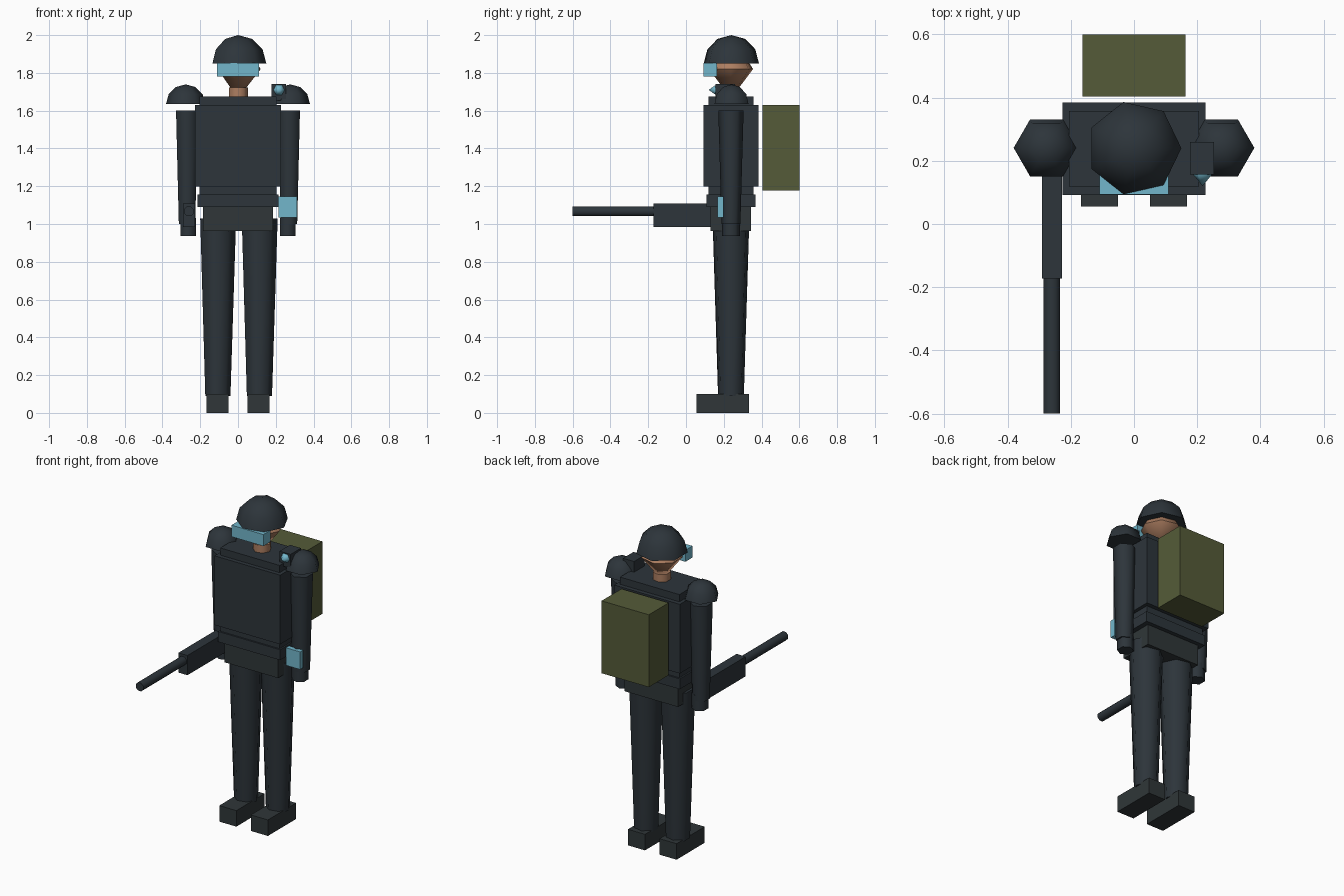
import bpy, bmesh
from math import sin, cos, pi, radians

cube = bpy.data.objects.get("Cube")
if cube:
    bpy.data.objects.remove(cube)


def material(name, rgb):
    m = bpy.data.materials.new(name)
    m.use_nodes = True
    m.diffuse_color = (*rgb, 1)
    m.node_tree.nodes["Principled BSDF"].inputs["Base Color"].default_value = (*rgb, 1)
    return m


slate = material("dark slate", (0.026, 0.035, 0.043))
grey = material("dark grey green", (0.029, 0.037, 0.040))
cyan = material("glass cyan", (0.17, 0.47, 0.60))
skin = material("skin tan", (0.42, 0.21, 0.12))
olive = material("olive canvas", (0.09, 0.105, 0.04))


def finish(name, bm, mat):
    bmesh.ops.recalc_face_normals(bm, faces=bm.faces)
    mesh = bpy.data.meshes.new(name)
    bm.to_mesh(mesh)
    bm.free()
    mesh.materials.append(mat)
    ob = bpy.data.objects.new(name, mesh)
    bpy.context.collection.objects.link(ob)
    return ob


def box(name, x, y, z, mat):
    """Box from (min, max) pairs."""
    bm = bmesh.new()
    bmesh.ops.create_cube(bm, size=1)
    for v in bm.verts:
        v.co = [a + (b - a) * (c + 0.5) for (a, b), c in zip((x, y, z), v.co)]
    return finish(name, bm, mat)


def lathe(name, profile, centre, sides, mat, phase=0.0, rot=(0, 0, 0)):
    """Capped turned shape from (radius, height) points."""
    bm = bmesh.new()
    rings = [[bm.verts.new((r * cos(phase + 2 * pi * i / sides),
                            r * sin(phase + 2 * pi * i / sides), h))
              for i in range(sides)] for r, h in profile]
    for a, b in zip(rings, rings[1:]):
        for i in range(sides):
            j = (i + 1) % sides
            bm.faces.new((a[i], a[j], b[j], b[i]))
    for (r, h), ring in ((profile[0], rings[0]), (profile[-1], rings[-1])):
        if r > 0:
            bm.faces.new(ring)
    bmesh.ops.remove_doubles(bm, verts=bm.verts, dist=1e-5)
    ob = finish(name, bm, mat)
    ob.location = centre
    ob.rotation_euler = rot
    bpy.ops.object.select_all(action='DESELECT')
    ob.select_set(True)
    bpy.context.view_layer.objects.active = ob
    bpy.ops.object.shade_smooth_by_angle(angle=radians(62))
    return ob


def dome(radius, steps=3):
    return [(radius * cos(pi / 2 * i / steps) if i < steps else 0,
             radius * sin(pi / 2 * i / steps)) for i in range(steps + 1)]


MID = 0.238  # depth of the body axis

# Torso, armour and belt
box("torso", (-0.205, 0.205), (0.118, 0.358), (1.12, 1.675), slate)
box("chest_armour", (-0.227, 0.227), (0.092, 0.385), (1.198, 1.63), slate)
box("belt", (-0.215, 0.215), (0.108, 0.368), (1.09, 1.155), slate)
box("pelvis", (-0.185, 0.185), (0.13, 0.343), (0.962, 1.11), grey)
box("backpack", (-0.163, 0.163), (0.404, 0.6), (1.178, 1.63), olive)

# Head
lathe("neck", [(0.052, 1.66), (0.052, 1.722)], (0, MID, 0), 7, skin)
lathe("head", [(0, 1.665), (0.12, 1.82), (0.085, 1.875), (0, 1.94)],
      (0, MID, 0), 7, skin)
lathe("helmet", dome(0.15), (0, MID + 0.002, 1.85), 7, slate)
box("goggles", (-0.11, 0.11), (0.093, 0.163), (1.78, 1.852), cyan)

# Limbs on both sides
for side, s in (("left", 1), ("right", -1)):
    lathe(side + "_leg", [(0.07, 0.09), (0.1, 1.03)], (0.11 * s, MID, 0), 7, slate)
    xs = sorted((0.05 * s, 0.168 * s))
    box(side + "_boot", xs, (0.055, 0.333), (0, 0.1), grey)
    lathe(side + "_arm", [(0.05, 1.0), (0.067, 1.6)],
          (0.27 * s, MID, 0), 6, slate, pi / 2)
    lathe(side + "_hand", [(0.048, 0.937), (0.048, 1.032)],
          (0.263 * s, MID, 0), 6, slate, pi / 2)
    lathe(side + "_shoulder_pad", dome(0.104), (0.277 * s, 0.241, 1.635), 6, slate)

# Wrist screen and shoulder lamp
box("wrist_screen", (0.215, 0.312), (0.167, 0.198), (1.035, 1.145), cyan)
box("lamp_housing", (0.177, 0.253), (0.157, 0.26), (1.655, 1.742), slate)
lathe("lamp_lens", [(0.03, -0.01), (0.03, 0), (0, 0.037)],
      (0.217, 0.157, 1.71), 6, cyan, rot=(pi / 2, 0, 0))

# Rifle held forward in the right hand
box("rifle_body", (-0.291, -0.228), (-0.173, 0.235), (0.985, 1.108), slate)
lathe("rifle_barrel", [(0.028, 0), (0.028, 0.43)],
      (-0.26, -0.17, 1.067), 8, slate, pi / 8, rot=(pi / 2, 0, 0))
